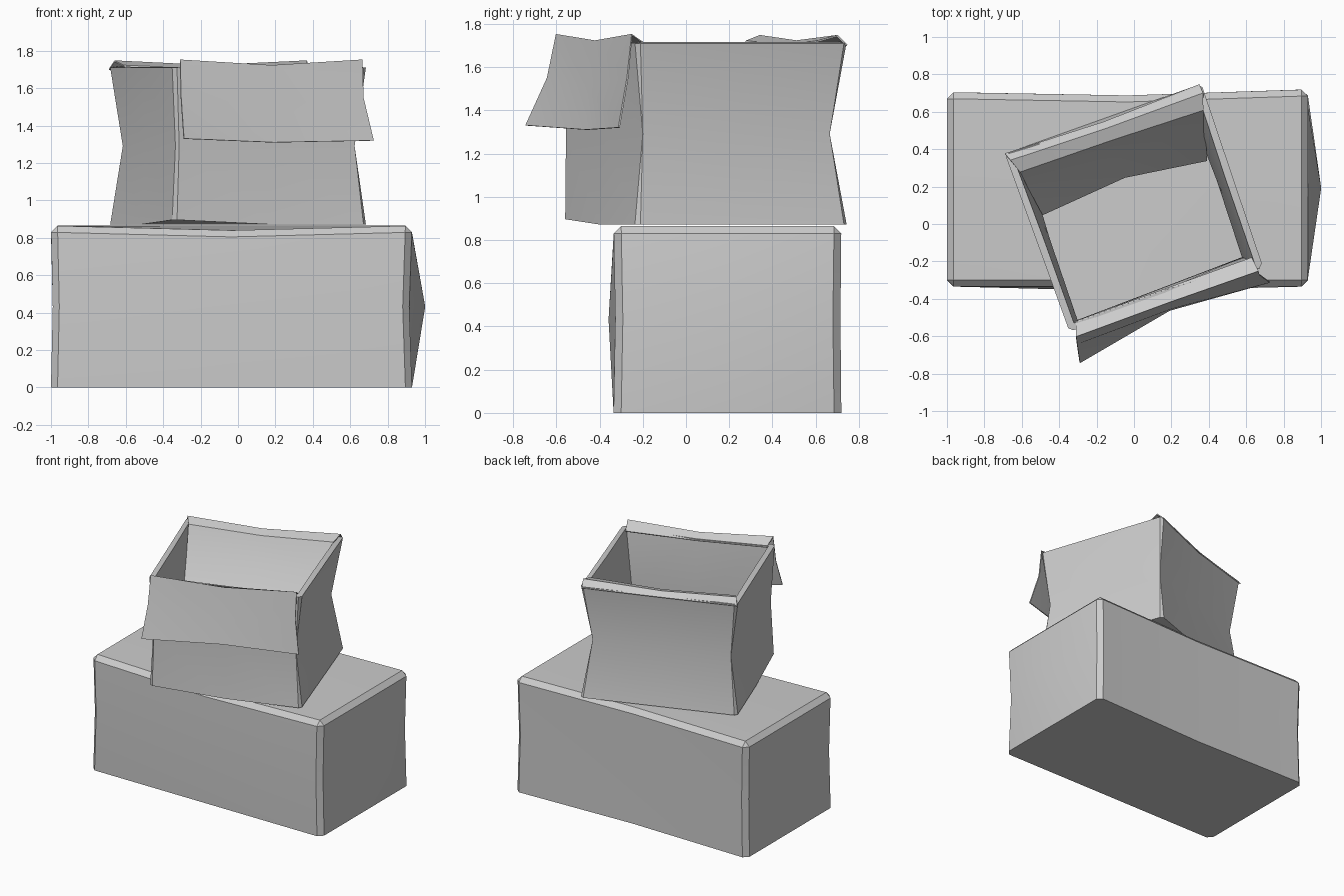
import bpy
import bmesh
from mathutils import Vector

old = bpy.data.objects.get("Cube")
if old:
    bpy.data.objects.remove(old, do_unlink=True)

# Single plain grey for all cardboard
grey = bpy.data.materials.new("cardboard_grey")
grey.use_nodes = True
GREY = (0.6, 0.6, 0.6, 1)
grey.diffuse_color = GREY
grey.node_tree.nodes["Principled BSDF"].inputs["Base Color"].default_value = GREY


def finish(name, bm, thickness=0, offset=-1):
    mesh = bpy.data.meshes.new(name)
    bm.to_mesh(mesh)
    bm.free()
    mesh.materials.append(grey)
    obj = bpy.data.objects.new(name, mesh)
    bpy.context.collection.objects.link(obj)
    bpy.ops.object.select_all(action='DESELECT')
    obj.select_set(True)
    bpy.context.view_layer.objects.active = obj
    if thickness:
        mod = obj.modifiers.new("thickness", 'SOLIDIFY')
        mod.thickness = thickness
        mod.offset = offset
        bpy.ops.object.modifier_apply(modifier=mod.name)
    bpy.ops.object.shade_smooth_by_angle(angle=0.5)
    return obj


def warped_box(name, corners, z0, z1, pinch, nudges, bevel, open_top=False):
    """Box with three points along each edge; corners run front-left,
    front-right, back-right, back-left as seen from the front."""
    bm = bmesh.new()
    bmesh.ops.create_cube(bm, size=2)
    bmesh.ops.subdivide_edges(bm, edges=bm.edges[:], cuts=1, use_grid_fill=True)
    if open_top:
        lid = [f for f in bm.faces if all(v.co.z > 0.5 for v in f.verts)]
        bmesh.ops.delete(bm, geom=lid, context='FACES')

    # Corner and top edges get a worn bevel
    worn = []
    for e in bm.edges:
        a, b = (v.co for v in e.verts)
        m = (a + b) / 2
        upright = abs(m.x) > 0.9 and abs(m.y) > 0.9
        top = m.z > 0.9 and max(abs(m.x), abs(m.y)) > 0.9
        if upright or (top and not open_top):
            worn.append(e)

    centre = sum((Vector(c) for c in corners), Vector((0, 0))) / 4
    for v in bm.verts:
        i, j, k = (round(c) for c in v.co)
        s, t = (i + 1) / 2, (j + 1) / 2
        weights = ((1 - s) * (1 - t), s * (1 - t), s * t, (1 - s) * t)
        xy = sum((Vector(c) * w for c, w in zip(corners, weights)), Vector((0, 0)))
        if k == 0:
            xy = centre + (xy - centre) * sum(p * w for p, w in zip(pinch, weights))
        v.co = Vector((xy.x, xy.y, z0 + (z1 - z0) * (k + 1) / 2))
        v.co += Vector(nudges.get((i, j, k), (0, 0, 0)))
    bmesh.ops.bevel(bm, geom=worn, offset=bevel, segments=1, affect='EDGES')
    bmesh.ops.recalc_face_normals(bm, faces=bm.faces[:])
    return finish(name, bm, 0.04 if open_top else 0)


def flap(name, rows):
    """Thin folded sheet through rows of three points."""
    bm = bmesh.new()
    grid = [[bm.verts.new(p) for p in row] for row in rows]
    for r, q in zip(grid, grid[1:]):
        for n in range(2):
            bm.faces.new((r[n], r[n + 1], q[n + 1], q[n]))
    bmesh.ops.recalc_face_normals(bm, faces=bm.faces[:])
    return finish(name, bm, 0.008, 0)


# Closed lower box with dented sides
warped_box(
    "lower_box",
    [(-1, -0.335), (0.93, -0.335), (0.93, 0.72), (-1, 0.705)],
    0, 0.865, (0.99, 0.985, 0.99, 0.99),
    {(1, 0, 0): (0.083, 0, 0), (0, -1, 0): (0, -0.03, 0),
     (0, 1, 1): (0, -0.025, 0), (0, 1, 0): (0, -0.02, 0),
     (0, 1, -1): (0, -0.025, 0), (0, -1, 1): (0, 0, -0.025)},
    0.035)

# Open upper box, turned and pinched at half height
warped_box(
    "upper_box",
    [(-0.345, -0.575), (0.69, -0.23), (0.36, 0.75), (-0.69, 0.375)],
    0.872, 1.71, (0.97, 0.93, 0.9, 0.92),
    {(-1, -1, -1): (0, 0.01, 0.025), (0, 1, 1): (0.01, -0.025, -0.01),
     (0, 1, 0): (0.01, -0.02, 0), (0, -1, 1): (0, 0.01, -0.01)},
    0.02, open_top=True)

# Front flap folded outward
flap("front_flap", [
    [(-0.31, -0.52, 1.70), (0.16, -0.35, 1.69), (0.63, -0.18, 1.70)],
    [(-0.31, -0.60, 1.75), (0.18, -0.42, 1.72), (0.665, -0.25, 1.75)],
    [(-0.305, -0.64, 1.55), (0.2, -0.45, 1.51), (0.67, -0.27, 1.55)],
    [(-0.29, -0.74, 1.33), (0.19, -0.46, 1.31), (0.725, -0.31, 1.32)],
])

# Back flap folded inward
flap("back_flap", [
    [(-0.69, 0.375, 1.70), (-0.16, 0.545, 1.69), (0.35, 0.745, 1.70)],
    [(-0.66, 0.34, 1.745), (-0.15, 0.51, 1.72), (0.37, 0.70, 1.745)],
    [(-0.61, 0.28, 1.72), (-0.12, 0.45, 1.70), (0.37, 0.61, 1.72)],
    [(-0.57, 0.20, 1.53), (-0.09, 0.38, 1.52), (0.38, 0.51, 1.53)],
    [(-0.49, 0.05, 1.33), (-0.05, 0.25, 1.31), (0.39, 0.34, 1.32)],
])
